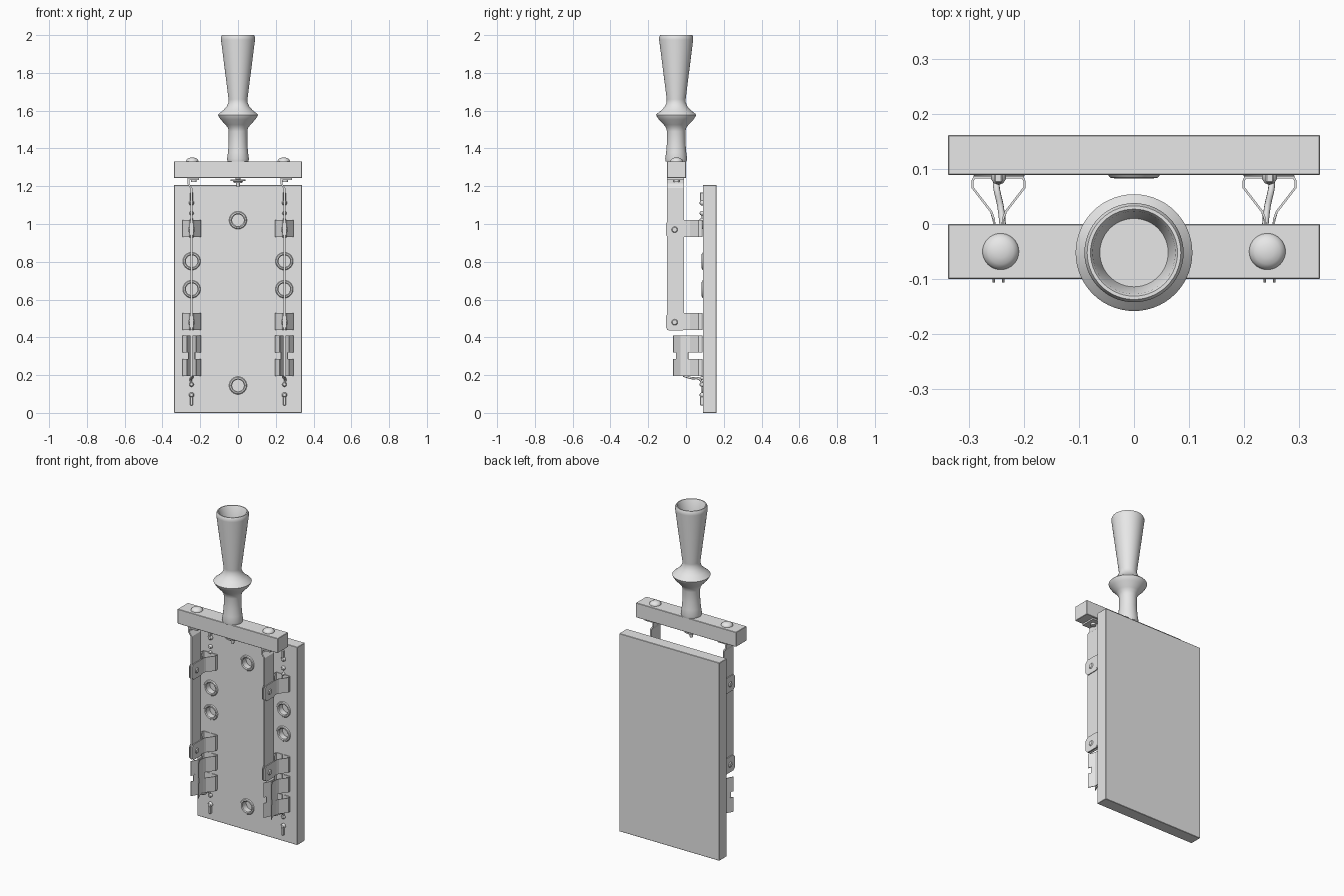
import bpy, bmesh, math
from mathutils import Vector, Matrix

if "Cube" in bpy.data.objects:
    bpy.data.objects.remove(bpy.data.objects["Cube"])

gray = bpy.data.materials.new("plain_gray")
gray.diffuse_color = (0.8, 0.8, 0.8, 1)
gray.use_nodes = True
gray.node_tree.nodes["Principled BSDF"].inputs["Base Color"].default_value = gray.diffuse_color


def finish(name, bm, smooth=True):
    bmesh.ops.recalc_face_normals(bm, faces=bm.faces)
    me = bpy.data.meshes.new(name)
    bm.to_mesh(me)
    bm.free()
    ob = bpy.data.objects.new(name, me)
    bpy.context.collection.objects.link(ob)
    me.materials.append(gray)
    if smooth:
        bpy.ops.object.select_all(action='DESELECT')
        ob.select_set(True)
        bpy.context.view_layer.objects.active = ob
        bpy.ops.object.shade_smooth_by_angle(angle=math.radians(35))
    return ob


def box(name, x0, x1, y0, y1, z0, z1):
    bm = bmesh.new()
    bmesh.ops.create_cube(bm, size=1)
    bmesh.ops.scale(bm, vec=(x1 - x0, y1 - y0, z1 - z0), verts=bm.verts)
    bmesh.ops.translate(bm, vec=((x0 + x1) / 2, (y0 + y1) / 2, (z0 + z1) / 2), verts=bm.verts)
    ob = finish(name, bm, False)
    mod = ob.modifiers.new("edge", 'BEVEL')
    mod.width, mod.segments = 0.002, 1
    return ob


def lathe(name, profile, pos, axis='Z', steps=40):
    """Revolve (radius, height) points; axis F faces the front, X faces right."""
    bm = bmesh.new()
    vs = [bm.verts.new((r, 0, h)) for r, h in profile]
    es = [bm.edges.new(p) for p in zip(vs, vs[1:])]
    bmesh.ops.spin(bm, geom=vs + es, cent=(0, 0, 0), axis=(0, 0, 1), angle=2 * math.pi, steps=steps)
    bmesh.ops.remove_doubles(bm, verts=bm.verts, dist=1e-5)
    turn = {'Z': Matrix(), 'F': Matrix.Rotation(math.pi / 2, 4, 'X'),
            'X': Matrix.Rotation(math.pi / 2, 4, 'Y')}[axis]
    bmesh.ops.transform(bm, matrix=Matrix.Translation(pos) @ turn, verts=bm.verts)
    return finish(name, bm)


def strip(name, points, sweep, thick):
    """Sheet metal: a 3D polyline swept along a vector and thickened."""
    bm = bmesh.new()
    a = [bm.verts.new(p) for p in points]
    b = [bm.verts.new(Vector(p) + Vector(sweep)) for p in points]
    for i in range(len(a) - 1):
        bm.faces.new((a[i], a[i + 1], b[i + 1], b[i]))
    ob = finish(name, bm, False)
    mod = ob.modifiers.new("sheet", 'SOLIDIFY')
    mod.thickness, mod.offset, mod.use_even_offset = thick, 0, True
    return ob


def plate(name, outline, x, thick):
    """Flat plate with a (y, z) outline, facing sideways."""
    bm = bmesh.new()
    f = bm.faces.new([bm.verts.new((x - thick / 2, y, z)) for y, z in outline])
    top = bmesh.ops.extrude_face_region(bm, geom=[f])["geom"]
    bmesh.ops.translate(bm, vec=(thick, 0, 0), verts=[v for v in top if isinstance(v, bmesh.types.BMVert)])
    return finish(name, bm, False)


# Base board with blind mounting holes and raised rims
FRONT = 0.089
board = box("base_board", -0.338, 0.338, FRONT, 0.162, 0, 1.207)
holes = [(0, 1.02), (0, 0.145)] + [(s * 0.245, z) for s in (-1, 1) for z in (0.803, 0.655)]
for x, z in holes:
    cut = lathe("hole_cutter", [(0, -0.035), (0.032, -0.035), (0.032, 0.03), (0, 0.03)],
                (x, FRONT, z), 'F', 32)
    cut.hide_render = True
    cut.hide_viewport = True
    mod = board.modifiers.new("hole", 'BOOLEAN')
    mod.operation, mod.object, mod.solver = 'DIFFERENCE', cut, 'EXACT'
    lathe("hole_rim", [(0.031, -0.02), (0.031, 0.002), (0.036, 0.006), (0.043, 0.005),
                       (0.047, 0), (0.046, -0.003), (0.031, -0.02)], (x, FRONT, z), 'F')

# Crossbar, centre nut and stud below it
box("crossbar", -0.338, 0.338, -0.1, 0, 1.243, 1.332)
lathe("centre_nut", [(0, 1.195), (0.009, 1.195), (0.01, 1.218), (0.022, 1.218), (0.024, 1.226),
                     (0.039, 1.228), (0.039, 1.236), (0.012, 1.237), (0.012, 1.245), (0, 1.245)],
      (0, -0.052, 0))

# Turned handle with a hollow top
lathe("handle", [(0, 1.33), (0.055, 1.33), (0.058, 1.345), (0.053, 1.38), (0.049, 1.43), (0.049, 1.49),
                 (0.053, 1.508), (0.065, 1.525), (0.092, 1.553), (0.104, 1.572), (0.106, 1.578),
                 (0.102, 1.583), (0.078, 1.602), (0.06, 1.622), (0.05, 1.645), (0.05, 1.66),
                 (0.09, 1.975), (0.09, 1.99), (0.085, 2.0), (0.079, 2.0), (0.075, 1.994),
                 (0.062, 1.92), (0, 1.92)], (0, -0.052, 0), 'Z', 56)

for s in (-1, 1):
    side = "left" if s < 0 else "right"
    cx = s * 0.246

    # Domed bolt head on the crossbar
    lathe(side + "_bolt_head", [(0, 1.352), (0.012, 1.351), (0.023, 1.347), (0.03, 1.341),
                                (0.033, 1.334), (0.033, 1.33), (0, 1.33)], (s * 0.242, -0.05, 0))
    lathe(side + "_bolt_end", [(0, 1.222), (0.015, 1.222), (0.015, 1.245), (0, 1.245)],
          (s * 0.242 + 0.008, -0.05, 0))

    # Blade with its bent mounting foot
    strip(side + "_blade", [(cx + 0.04, -0.1, 1.238), (cx - 0.016, -0.1, 1.238), (cx - 0.016, -0.1, 1.212),
                            (cx, -0.1, 1.188), (cx, -0.1, 0.44)], (0, 0.09, 0), 0.009)

    # Hinge and upper contact clips: spring feet, lugs and rivet
    for z in (0.975, 0.485):
        for k in (-1, 1):
            plan = [(0.006, 0.085), (0.044, 0.085), (0.047, 0.078), (0.047, 0.066),
                    (0.013, 0.022), (0.008, 0.008), (0.008, -0.02)]
            strip(side + "_clip", [(cx + k * u, y, z - 0.045) for u, y in plan], (0, 0, 0.09), 0.004)
            y0, y1, z0, z1, c = -0.106, -0.01, z - 0.05, z + 0.045, 0.016
            plate(side + "_clip_lug", [(y0 + c, z0), (y1 - c / 2, z0), (y1, z0 + c), (y1, z1 - c / 2),
                                       (y1 - c / 2, z1), (y0 + c, z1), (y0, z1 - c), (y0, z0 + c)],
                  cx + k * 0.0085, 0.005)
        lathe(side + "_clip_rivet", [(0, -0.016), (0.012, -0.016), (0.016, -0.011), (0.016, 0.011),
                                     (0.012, 0.016), (0, 0.016)], (cx, -0.06, z - 0.005), 'X', 24)

    # Open receiving jaws at the bottom, two pairs with flared lips
    for k in (-1, 1):
        plan = [(0.006, 0.085), (0.044, 0.085), (0.047, 0.078), (0.047, 0.066),
                (0.013, 0.022), (0.007, 0.0), (0.007, -0.03), (0.026, -0.068)]
        for z0, z1 in ((0.196, 0.285), (0.32, 0.409)):
            strip(side + "_jaw", [(cx + k * u, y, z0) for u, y in plan], (0, 0, z1 - z0), 0.004)
        strip(side + "_jaw_bridge", [(cx + k * u, y, 0.28) for u, y in
                                     ((0.01, 0.012), (0.007, 0), (0.007, -0.03), (0.018, -0.053))],
              (0, 0, 0.045), 0.004)

    # Wire from the lower terminal to the jaws
    cu = bpy.data.curves.new(side + "_wire", 'CURVE')
    cu.dimensions, cu.bevel_depth, cu.bevel_resolution, cu.use_fill_caps = '3D', 0.006, 2, True
    sp = cu.splines.new('BEZIER')
    path = [(0.248, 0.087, 0.155), (0.25, 0.07, 0.18), (0.242, 0.03, 0.184), (0.237, -0.015, 0.197)]
    sp.bezier_points.add(len(path) - 1)
    for p, (x, y, z) in zip(sp.bezier_points, path):
        p.co = (s * x, y, z)
        p.handle_left_type = p.handle_right_type = 'AUTO'
    cu.materials.append(gray)
    bpy.context.collection.objects.link(bpy.data.objects.new(side + "_wire", cu))

    # Terminals, mirrored at the top and bottom of the board
    for mid, d in ((1.207, -1), (0, 1)):
        for h, r in ((0.15, 0.012), (0.185, 0.009), (0.095, 0.014)):
            lathe(side + "_terminal_screw", [(0, 0.018), (r * 0.6, 0.015), (r, 0.007), (r, -0.002), (0, -0.002)],
                  (cx, FRONT, mid + d * h), 'F', 20)
        z0, z1 = sorted((mid + d * 0.04, mid + d * 0.085))
        box(side + "_terminal_lug", cx - 0.007, cx + 0.007, FRONT - 0.014, FRONT + 0.002, z0, z1)
